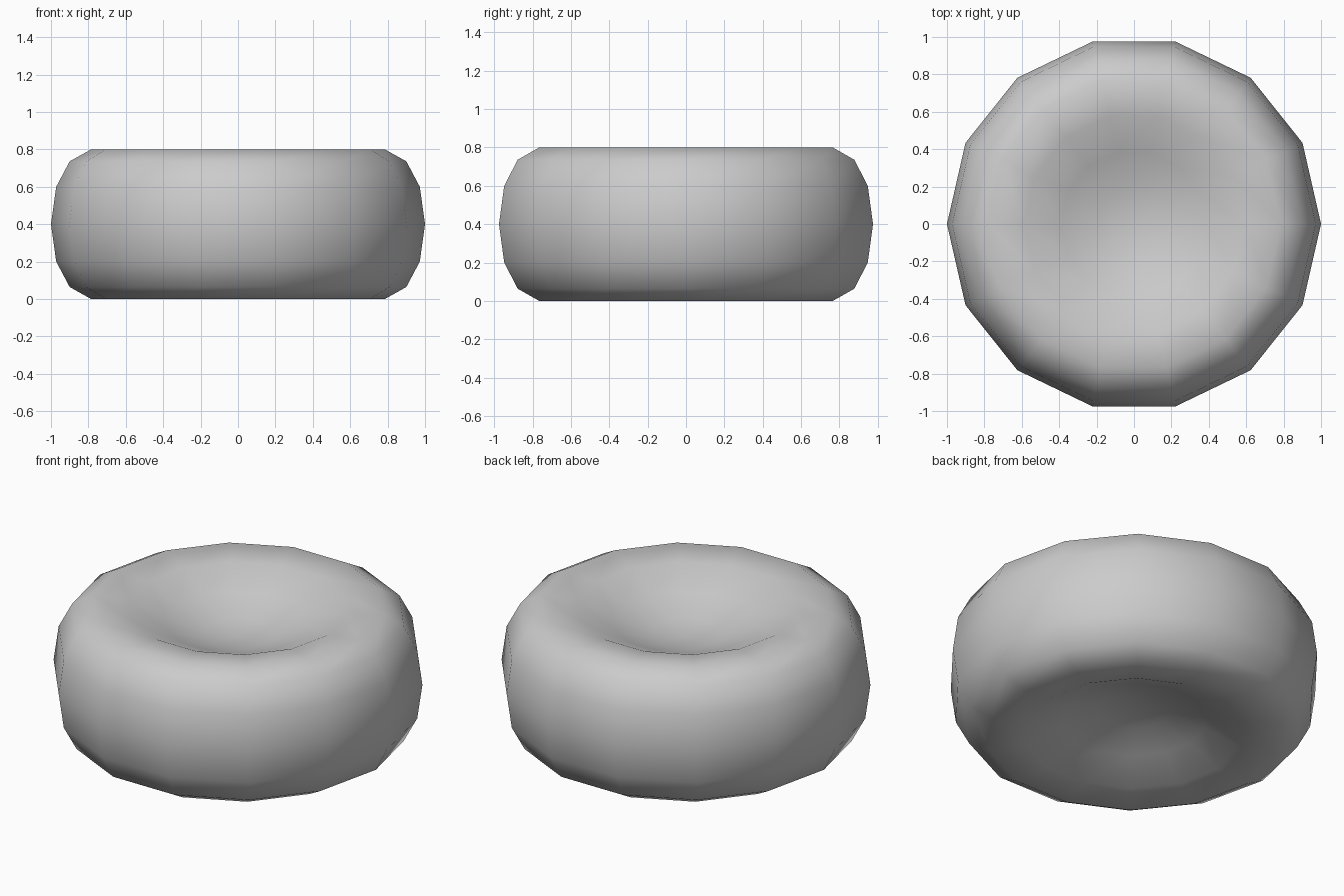
import bpy, bmesh, math

if "Cube" in bpy.data.objects:
    bpy.data.objects.remove(bpy.data.objects["Cube"])

SIDES = 14
MID = 0.4

# upper half profile (radius, height): rounded outer wall, then a shallow central dimple
half = [(1.0, 0.4), (0.972, 0.6), (0.9, 0.736), (0.785, 0.8),
        (0.59, 0.778), (0.39, 0.692), (0.20, 0.628)]
POLE = 0.605
profile = [(r, 2 * MID - z) for r, z in reversed(half[1:])] + half

# revolve the profile into a biconcave disc
bm = bmesh.new()
rings = [[bm.verts.new((r * math.cos(math.tau * i / SIDES),
                        r * math.sin(math.tau * i / SIDES), z))
          for i in range(SIDES)] for r, z in profile]
bottom = bm.verts.new((0, 0, 2 * MID - POLE))
top = bm.verts.new((0, 0, POLE))
for i in range(SIDES):
    j = (i + 1) % SIDES
    for a, b in zip(rings, rings[1:]):
        bm.faces.new((a[i], a[j], b[j], b[i]))
    bm.faces.new((bottom, rings[0][j], rings[0][i]))
    bm.faces.new((top, rings[-1][i], rings[-1][j]))
bmesh.ops.recalc_face_normals(bm, faces=bm.faces)
for f in bm.faces:
    f.smooth = True

mesh = bpy.data.meshes.new("dimpled_disc")
bm.to_mesh(mesh)
bm.free()
disc = bpy.data.objects.new("dimpled_disc", mesh)
bpy.context.collection.objects.link(disc)

# darker grey surface
grey = bpy.data.materials.new("mid_grey")
grey.diffuse_color = (0.55, 0.55, 0.55, 1)
grey.use_nodes = True
grey.node_tree.nodes["Principled BSDF"].inputs["Base Color"].default_value = grey.diffuse_color
mesh.materials.append(grey)
